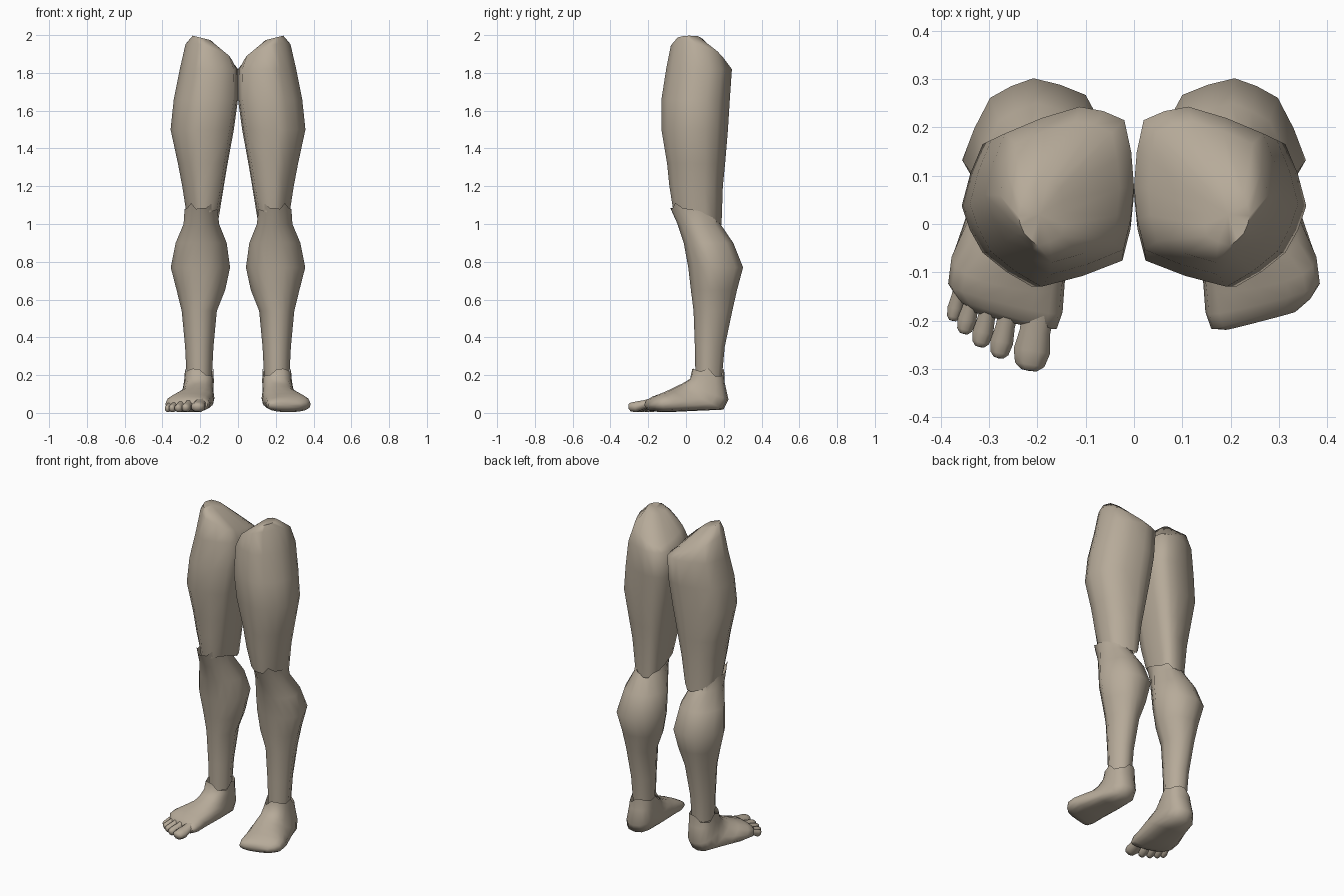
import bpy, bmesh, math
from mathutils import Vector

if "Cube" in bpy.data.objects:
    bpy.data.objects.remove(bpy.data.objects["Cube"])

skin = bpy.data.materials.new("stone_beige")
skin.diffuse_color = (0.47, 0.405, 0.32, 1)
skin.use_nodes = True
skin.node_tree.nodes["Principled BSDF"].inputs["Base Color"].default_value = skin.diffuse_color

# unit cross-sections, x outward from the body, y to the back
THIGH = [(-.87, .84), (-.27, 1), (.74, .68), (1, -.05),
         (.74, -.6), (.13, -1), (-.86, -.7), (-1, .05)]
CALF = [(-.63, .76), (.06, 1), (.63, .72), (1, -.17),
        (.6, -.8), (0, -1), (-.6, -.8), (-1, -.1)]
JAG = [.018, -.012, .01, -.016, .014, .004, -.014, .016]


def refine(shape):
    """Add a slightly bulged point in the middle of each edge."""
    out = []
    for i, (x, y) in enumerate(shape):
        x2, y2 = shape[(i + 1) % len(shape)]
        out += [(x, y), ((x + x2) * .515, (y + y2) * .515)]
    return out


def loft(name, rings, side, start=None, end=None, angle=60):
    """Skin a list of rings; start and end are optional closing points."""
    bm = bmesh.new()
    rows = [[bm.verts.new((p[0] * side, p[1], p[2])) for p in r] for r in rings]
    n = len(rows[0])
    for a, b in zip(rows, rows[1:]):
        for i in range(n):
            j = (i + 1) % n
            bm.faces.new((a[i], a[j], b[j], b[i]))
    for row, tip in ((rows[0], start), (rows[-1], end)):
        if tip:
            c = bm.verts.new((tip[0] * side, tip[1], tip[2]))
            for i in range(n):
                bm.faces.new((row[i], row[(i + 1) % n], c))
    bmesh.ops.recalc_face_normals(bm, faces=bm.faces)
    mesh = bpy.data.meshes.new(name)
    bm.to_mesh(mesh)
    bm.free()
    mesh.materials.append(skin)
    ob = bpy.data.objects.new(name, mesh)
    bpy.context.collection.objects.link(ob)
    bpy.ops.object.select_all(action='DESELECT')
    ob.select_set(True)
    bpy.context.view_layer.objects.active = ob
    bpy.ops.object.shade_smooth_by_angle(angle=math.radians(angle))


def level(shape, z, x0, x1, y0, y1, tx=0, ty=0, jag=0):
    """Roughly horizontal ring, with optional tilt and ragged edge."""
    return [((x0 + x1) / 2 + u * (x1 - x0) / 2, (y0 + y1) / 2 + v * (y1 - y0) / 2,
             z + tx * u + ty * v + jag * JAG[i * 3 % 8]) for i, (u, v) in enumerate(shape)]


def fan(front, back, x0, x1, skew, n=16, jag=0):
    """Foot ring spanning a front/top point and a back/bottom point."""
    out = []
    for i in range(n):
        a = 2 * math.pi * i / n
        c, s = math.cos(a), math.sin(a)
        # fuller than an ellipse, so the sole is flatter
        u, v = [math.copysign(abs(k) ** .8, k) for k in (c, s)]
        t = (1 + v) / 2
        x = (x0 + x1) / 2 + u * (x1 - x0) / 2
        out.append((x, front[0] + (back[0] - front[0]) * t + skew * (x - .27),
                    front[1] + (back[1] - front[1]) * t + jag * JAG[i * 3 % 8]))
    return out


def thigh(name, side):
    s = refine(THIGH)
    spec = [(1.04, .10, .272, -.066, .188, 0, -.035, .8),
            (1.2, .075, .295, -.088, .195), (1.32, .055, .318, -.10, .207),
            (1.5, .022, .357, -.13, .222), (1.66, .0, .34, -.13, .232),
            (1.82, .0, .308, -.105, .243),
            (1.905, .03, .278, -.08, .213, .045, -.035),
            (1.985, .145, .24, -.045, .085, .012, 0)]
    loft(name, [level(s, *r) for r in spec], side, end=(.195, .02, 1.985))


def calf(name, side):
    s = refine(CALF)
    spec = [(.19, .138, .272, .05, .19), (.35, .13, .28, .047, .205),
            (.54, .112, .298, .04, .245), (.65, .068, .325, .026, .27),
            (.77, .042, .356, .012, .302), (.9, .06, .33, -.012, .25),
            (1.0, .10, .288, -.045, .182),
            (1.06, .108, .283, -.083, .178, 0, -.04, 1.1)]
    loft(name, [level(s, *r) for r in spec], side)


def foot(name, side):
    spec = [((.033, .215), (.202, .212), .13, .28, 0, 16, 1.2),
            ((.022, .18), (.205, .16), .128, .285, 0),
            ((-.02, .155), (.225, .07), .13, .295, 0),
            ((-.05, .14), (.20, .017), .125, .312, .05),
            ((-.085, .122), (.08, .012), .128, .345, .1),
            ((-.13, .103), (-.05, .006), .143, .378, .2),
            ((-.165, .088), (-.14, .004), .148, .385, .25),
            ((-.188, .072), (-.18, .012), .16, .365, .3),
            ((-.2, .055), (-.197, .026), .19, .335, .26)]
    loft(name, [fan(*r) for r in spec], side, end=(.26, -.202, .04))


def toe(name, side, base, tip, w, h):
    """Rounded toe from base to tip; w is half width, h is full height."""
    a, b = Vector(base), Vector(tip)
    across = Vector((-(b - a).y, (b - a).x)).normalized()
    rings = []
    for t, k, lift in ((0, .9, .03), (.45, .88, .014), (.72, 1.05, .003),
                       (.92, .85, .002), (1, .45, .006)):
        c = a.lerp(b, t)
        ring = []
        for i in range(8):
            ang = 2 * math.pi * (i + .5) / 8
            p = c + across * math.cos(ang) * w * k * 1.06
            ring.append((p.x, p.y, lift + h / 2 + math.sin(ang) * h / 2 * k))
        rings.append(ring)
    c = a.lerp(b, 1.01)
    loft(name, rings, side, end=(c.x, c.y, h / 2 + .005))


for label, side in (("left", 1), ("right", -1)):
    thigh("thigh_" + label, side)
    calf("calf_" + label, side)
    foot("foot_" + label, side)

# toes exist on one foot only: base, tip, half width, height
TOES = [((.195, -.16), (.218, -.303), .037, .058), ((.255, -.16), (.281, -.277), .023, .05),
        ((.295, -.15), (.32, -.254), .021, .047), ((.328, -.13), (.353, -.227), .019, .045),
        ((.355, -.11), (.376, -.2), .016, .042)]
for i, t in enumerate(TOES):
    toe("toe_%d" % (i + 1), -1, *t)
